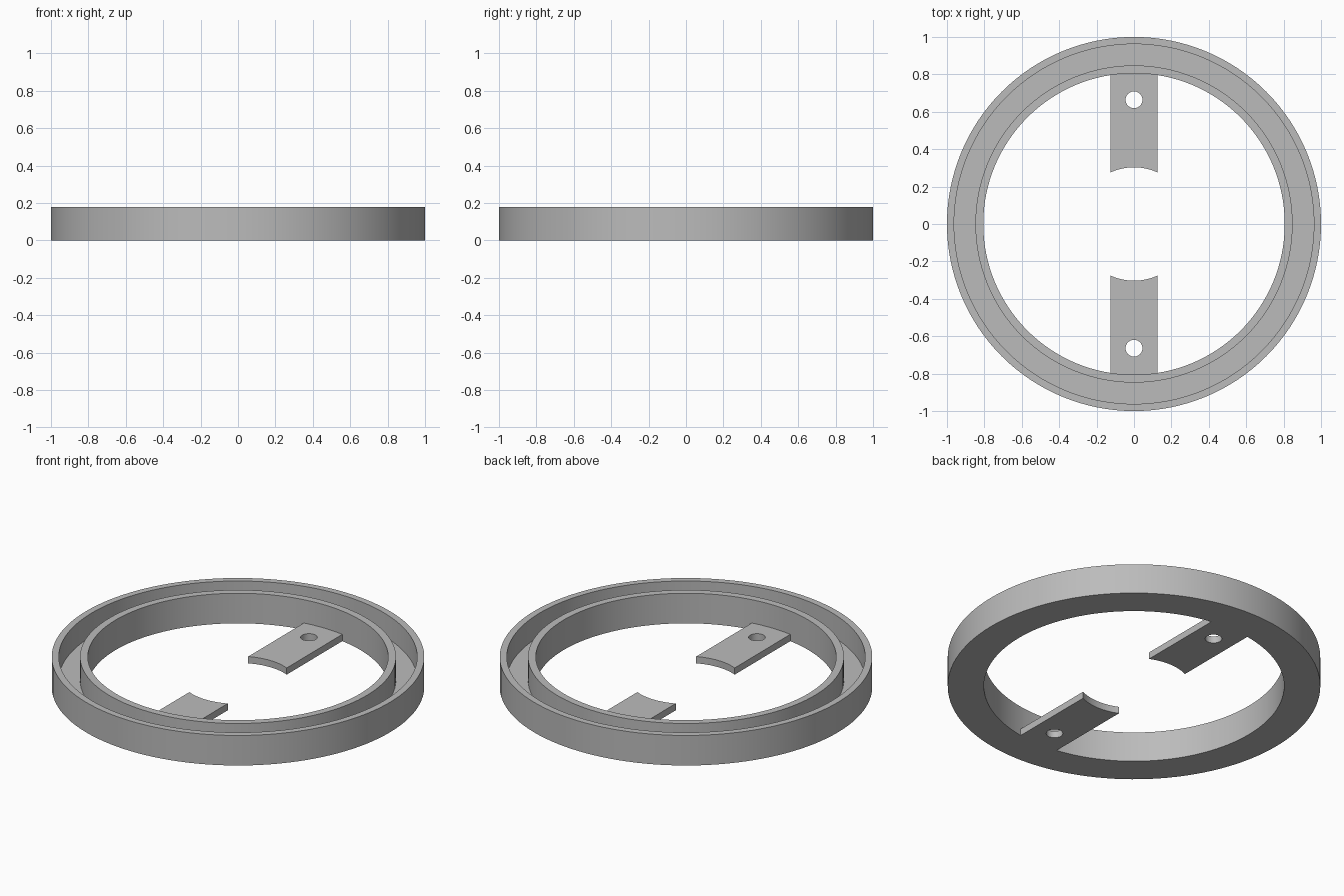
import bpy
import bmesh
from math import asin, cos, sin, tau
from mathutils import Matrix, Vector

cube = bpy.data.objects.get("Cube")
if cube:
    bpy.data.objects.remove(cube, do_unlink=True)

INNER_R, HEIGHT, FLOOR = 0.806, 0.178, 0.04
SEGMENTS = 128

grey = bpy.data.materials.new("light grey")
grey.use_nodes = True
colour = (0.5, 0.5, 0.5, 1)
grey.diffuse_color = colour
grey.node_tree.nodes["Principled BSDF"].inputs["Base Color"].default_value = colour


def finish(bm, name):
    """Turn a bmesh into a shaded, coloured object."""
    bmesh.ops.recalc_face_normals(bm, faces=bm.faces)
    mesh = bpy.data.meshes.new(name)
    bm.to_mesh(mesh)
    bm.free()
    mesh.materials.append(grey)
    obj = bpy.data.objects.new(name, mesh)
    bpy.context.collection.objects.link(obj)
    bpy.ops.object.select_all(action="DESELECT")
    obj.select_set(True)
    bpy.context.view_layer.objects.active = obj
    bpy.ops.object.shade_smooth_by_angle()
    return obj


def add_loop(bm, points):
    verts = [bm.verts.new(p) for p in points]
    return [bm.edges.new((a, b)) for a, b in zip(verts, verts[1:] + verts[:1])]


def arc(radius, half_width, steps=16):
    """Points on a circle about the origin, spanning the tab's width."""
    half = asin(half_width / radius)
    angles = [half * (2 * i / steps - 1) for i in range(steps + 1)]
    return [Vector((radius * sin(a), radius * cos(a), 0)) for a in angles]


# Ring: a U-shaped channel section turned around the z axis
section = [(INNER_R, 0), (1, 0), (1, HEIGHT), (0.962, HEIGHT),
           (0.962, FLOOR), (0.848, FLOOR), (0.848, HEIGHT), (INNER_R, HEIGHT)]
bm = bmesh.new()
edges = add_loop(bm, [(r, 0, z) for r, z in section])
bmesh.ops.spin(bm, geom=edges, cent=(0, 0, 0), axis=(0, 0, 1),
               angle=tau, steps=SEGMENTS, use_merge=True)
bmesh.ops.remove_doubles(bm, verts=bm.verts, dist=0.0001)
finish(bm, "channel_ring")


# Mounting tabs: flat plates with a concave tip and a screw hole
def mounting_tab(name, turn):
    bm = bmesh.new()
    outline = arc(INNER_R, 0.126) + arc(0.303, 0.126)[::-1]
    hole = [(0.045 * cos(tau * i / 32), 0.664 + 0.045 * sin(tau * i / 32), 0)
            for i in range(32)]
    edges = add_loop(bm, outline) + add_loop(bm, hole)
    bmesh.ops.triangle_fill(bm, edges=edges, use_beauty=True)
    top = bmesh.ops.extrude_face_region(bm, geom=bm.faces[:], use_keep_orig=True)
    moved = [g for g in top["geom"] if isinstance(g, bmesh.types.BMVert)]
    bmesh.ops.translate(bm, verts=moved, vec=(0, 0, FLOOR))
    bm.transform(Matrix.Rotation(turn, 4, "Z"))
    finish(bm, name)


mounting_tab("back_tab", 0)
mounting_tab("front_tab", tau / 2)
